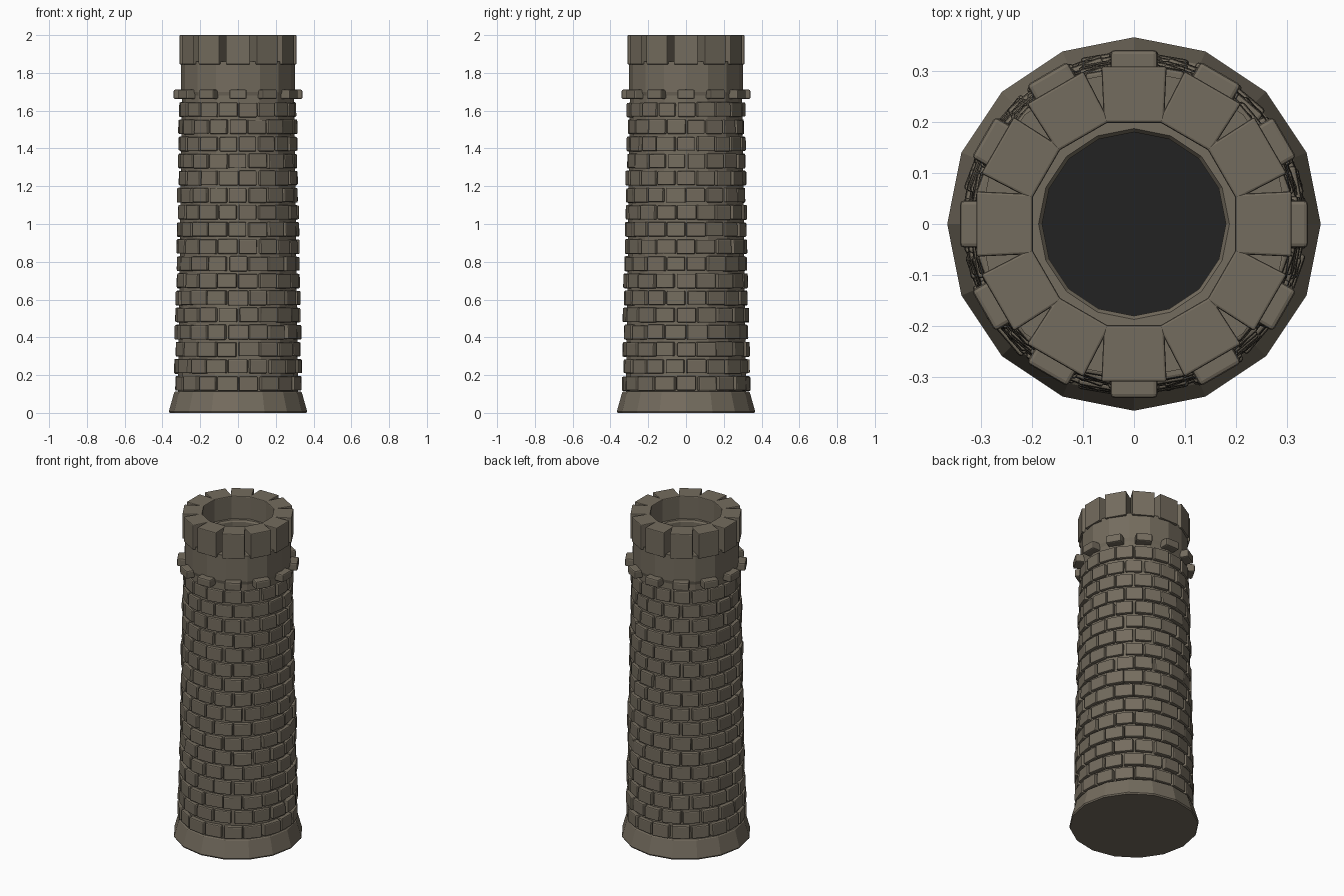
import bpy, bmesh, math, random
from mathutils import Matrix, Vector

if "Cube" in bpy.data.objects:
    bpy.data.objects.remove(bpy.data.objects["Cube"])

random.seed(4)


def material(name, rgb):
    m = bpy.data.materials.new(name)
    m.diffuse_color = (*rgb, 1)
    m.use_nodes = True
    m.node_tree.nodes["Principled BSDF"].inputs["Base Color"].default_value = m.diffuse_color
    return m


stone = material("brown_stone", (0.175, 0.15, 0.112))
dark = material("dark_floor", (0.016, 0.016, 0.016))


def finish(name, bm, mat, bevel=0.0):
    bmesh.ops.recalc_face_normals(bm, faces=bm.faces)
    me = bpy.data.meshes.new(name)
    bm.to_mesh(me)
    bm.free()
    ob = bpy.data.objects.new(name, me)
    bpy.context.collection.objects.link(ob)
    me.materials.append(mat)
    if bevel:
        mod = ob.modifiers.new("rounded_edges", 'BEVEL')
        mod.width = bevel
        mod.segments = 2
        mod.limit_method = 'ANGLE'
        mod.angle_limit = math.radians(35)
    return ob


def polar(r, side, angle, z):
    """Point at radius r, shifted sideways, turned about z."""
    return Matrix.Rotation(angle, 4, 'Z') @ Vector((r, side, z))


def add_block(bm, angle, r0, r1, half, z0, z1, lean=0.0):
    """Box lying against the wall; lean moves its top inwards."""
    v = [bm.verts.new(polar(r - (lean if z == z1 else 0), s, angle, z))
         for z in (z0, z1)
         for r, s in ((r0, -half), (r1, -half), (r1, half), (r0, half))]
    for f in ((3, 2, 1, 0), (4, 5, 6, 7), (0, 1, 5, 4),
              (1, 2, 6, 5), (2, 3, 7, 6), (3, 0, 4, 7)):
        bm.faces.new([v[i] for i in f])


def lathe(name, profile, sides, mat):
    """Turned shell, closed with a flat cap at both profile ends."""
    bm = bmesh.new()
    rings = [[bm.verts.new(polar(r, 0, math.tau * i / sides, z))
              for i in range(sides)] for r, z in profile]
    for a, b in zip(rings, rings[1:]):
        for i in range(sides):
            j = (i + 1) % sides
            bm.faces.new((a[i], a[j], b[j], b[i]))
    bm.faces.new(rings[0])
    bm.faces.new(rings[-1])
    return finish(name, bm, mat)


# Flared foot, tapering wall, upper collar and hollow shaft in one shell
wall = lathe("tower_wall", [
    (0.362, 0), (0.366, 0.008), (0.338, 0.108), (0.332, 0.113), (0.318, 0.113),
    (0.297, 1.68), (0.303, 1.70), (0.303, 1.86), (0.187, 1.86), (0.180, 1.85),
    (0.180, 0.02)], 16, stone)

# Dark disc at the bottom of the shaft
wall.data.materials.append(dark)
for p in wall.data.polygons:
    if len(p.vertices) == 16 and p.center.z > 0.01:
        p.material_index = 1

# Staggered brick courses
ROWS, PER_ROW, PITCH = 17, 18, 0.0906
bm = bmesh.new()
for row in range(ROWS):
    z = 0.156 + row * PITCH
    radius = 0.336 - 0.027 * row / (ROWS - 1)
    for k in range(PER_ROW):
        angle = math.tau * (k + (0.5 if row % 2 == 0 else 0)) / PER_ROW - math.pi / 2
        half = math.tau * radius / PER_ROW / 2 - 0.006 + random.uniform(-0.004, 0.003)
        outer = radius + random.uniform(-0.005, 0.004)
        add_block(bm, angle + random.uniform(-0.012, 0.012), 0.275, outer, half,
                  z - 0.039 + random.uniform(-0.002, 0.003),
                  z + 0.038 + random.uniform(-0.003, 0.002), 0.001)
finish("wall_bricks", bm, stone, 0.006)

# Ring of small projecting stones under the collar
bm = bmesh.new()
for k in range(12):
    add_block(bm, math.tau * k / 12, 0.28, 0.341, 0.046, 1.662, 1.711)
finish("corbel_stones", bm, stone, 0.008)

# Battlement crown: twelve wedge stones joined at their inner ends
bm = bmesh.new()
step = math.tau / 12
for k in range(12):
    a = k * step
    outline = [(0.205, 0, a - step / 2), (0.232, 0, a - step / 2), (0.309, -0.064, a),
               (0.309, 0.064, a), (0.232, 0, a + step / 2), (0.205, 0, a + step / 2)]
    low, high = [[bm.verts.new(polar(r, s, t, z)) for r, s, t in outline]
                 for z in (1.845, 2.0)]
    bm.faces.new(low)
    bm.faces.new(high)
    for i in (1, 2, 3, 5):
        j = (i + 1) % 6
        bm.faces.new((low[i], low[j], high[j], high[i]))
bmesh.ops.remove_doubles(bm, verts=bm.verts, dist=0.0005)
finish("battlement_crown", bm, stone, 0.006)
